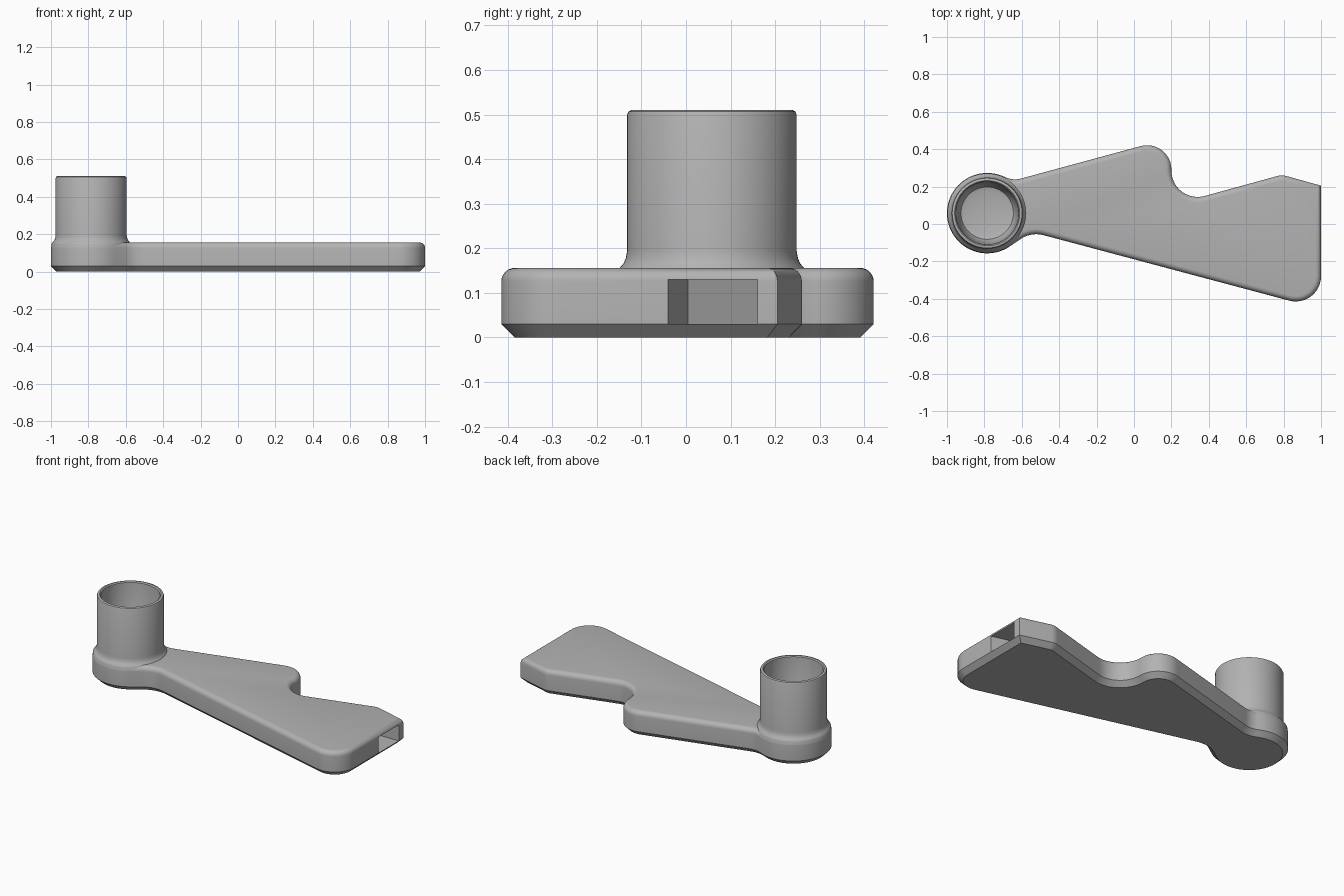
import bpy, bmesh, math
from mathutils import Vector

cube = bpy.data.objects.get("Cube")
if cube:
    bpy.data.objects.remove(cube)

grey = bpy.data.materials.new("plain grey")
grey.use_nodes = True
colour = (0.45, 0.45, 0.45, 1)
grey.diffuse_color = colour
grey.node_tree.nodes["Principled BSDF"].inputs["Base Color"].default_value = colour

CENTRE = Vector((-0.785, 0.058))
BOSS_R = 0.215


def fillet(prev, corner, nxt, radius, steps=12):
    """Points of an arc rounding one corner."""
    if radius == 0:
        return [corner]
    a, b = (prev - corner).normalized(), (nxt - corner).normalized()
    half = a.angle(b) / 2
    mid = corner + (a + b).normalized() * radius / math.sin(half)
    start = corner + a * radius / math.tan(half) - mid
    end = corner + b * radius / math.tan(half) - mid
    sweep = start.angle(end)
    return [mid + (start * math.sin(sweep * (1 - i / steps))
                   + end * math.sin(sweep * i / steps)) / math.sin(sweep)
            for i in range(steps + 1)]


def inset(points, distance):
    """Move a counterclockwise outline inward with mitred corners."""
    out = []
    for i, p in enumerate(points):
        a = (p - points[i - 1]).normalized()
        b = (points[(i + 1) % len(points)] - p).normalized()
        na, nb = Vector((-a.y, a.x)), Vector((-b.y, b.x))
        out.append(p + (na + nb) * distance / (1 + na.dot(nb)))
    return out


def loft(name, rings, cap_start=True, cap_end=True):
    """Skin a stack of equal rings of 3D points."""
    bm = bmesh.new()
    rows = [[bm.verts.new(p) for p in ring] for ring in rings]
    n = len(rows[0])
    for low, high in zip(rows, rows[1:]):
        for i in range(n):
            j = (i + 1) % n
            bm.faces.new((low[i], low[j], high[j], high[i]))
    if cap_start:
        bm.faces.new(rows[0][::-1])
    if cap_end:
        bm.faces.new(rows[-1])
    bmesh.ops.recalc_face_normals(bm, faces=bm.faces)
    mesh = bpy.data.meshes.new(name)
    bm.to_mesh(mesh)
    bm.free()
    mesh.materials.append(grey)
    obj = bpy.data.objects.new(name, mesh)
    bpy.context.collection.objects.link(obj)
    return obj


def smooth(obj):
    bpy.ops.object.select_all(action="DESELECT")
    obj.select_set(True)
    bpy.context.view_layer.objects.active = obj
    bpy.ops.object.shade_smooth_by_angle(angle=math.radians(32))


def on_boss(degrees):
    t = math.radians(degrees)
    return CENTRE + BOSS_R * Vector((math.cos(t), math.sin(t)))


# Arm outline, clockwise: corners with radii, then the round boss end
corners = [(on_boss(67), 0)]
corners += [(Vector((x, y)), r) for x, y, r in (
    (-0.645, 0.232, 0.12), (0.2, 0.461, 0.13), (0.2, 0.101, 0.14),
    (0.79, 0.263, 0.08), (1, 0.205, 0), (1, -0.455, 0.135),
    (-0.55, -0.042, 0.15))]
corners += [(on_boss(305 - 238 * i / 48), 0) for i in range(48)]
outline = []
for i, (p, r) in enumerate(corners):
    outline += fillet(corners[i - 1][0], p, corners[(i + 1) % len(corners)][0], r)
outline.reverse()

# Arm plate: chamfered underside, rounded top edge
TOP, ROUND = 0.156, 0.03
levels = [(0.03, 0), (0, 0.03)]
for i in range(7):
    t = math.pi / 2 * i / 6
    levels.append((ROUND * (1 - math.cos(t)), TOP - ROUND + ROUND * math.sin(t)))
arm = loft("arm_plate", [[(p.x, p.y, z) for p in inset(outline, d)] for d, z in levels])

# Slanted pocket in the wide end
pocket = [(1.1, -0.067), (0.83, 0.005), (0.74, 0.16), (1.1, 0.16)]
cutter = loft("pocket_cutter", [[(x, y, z) for x, y in pocket] for z in (0.03, 0.13)])
cut = arm.modifiers.new("pocket", "BOOLEAN")
cut.object = cutter
cut.operation = "DIFFERENCE"
cut.solver = "EXACT"
bpy.context.view_layer.objects.active = arm
bpy.ops.object.modifier_apply(modifier=cut.name)
bpy.data.objects.remove(cutter)
smooth(arm)

# Hollow post: flared foot, rounded lip, tapered bore and closed floor
profile = [(0.213, 0.13), (0.212, 0.148), (0.205, 0.158), (0.198, 0.166),
           (0.193, 0.178), (0.19, 0.195), (0.19, 0.5), (0.187, 0.507), (0.181, 0.51),
           (0.174, 0.51), (0.168, 0.504), (0.152, 0.19), (0.14, 0.168), (0.112, 0.16)]
SIDES = 64
rings = []
for r, z in profile:
    rings.append([(CENTRE.x + r * math.cos(math.tau * i / SIDES),
                   CENTRE.y + r * math.sin(math.tau * i / SIDES), z)
                  for i in range(SIDES)])
post = loft("hollow_post", rings, cap_start=False)
smooth(post)
